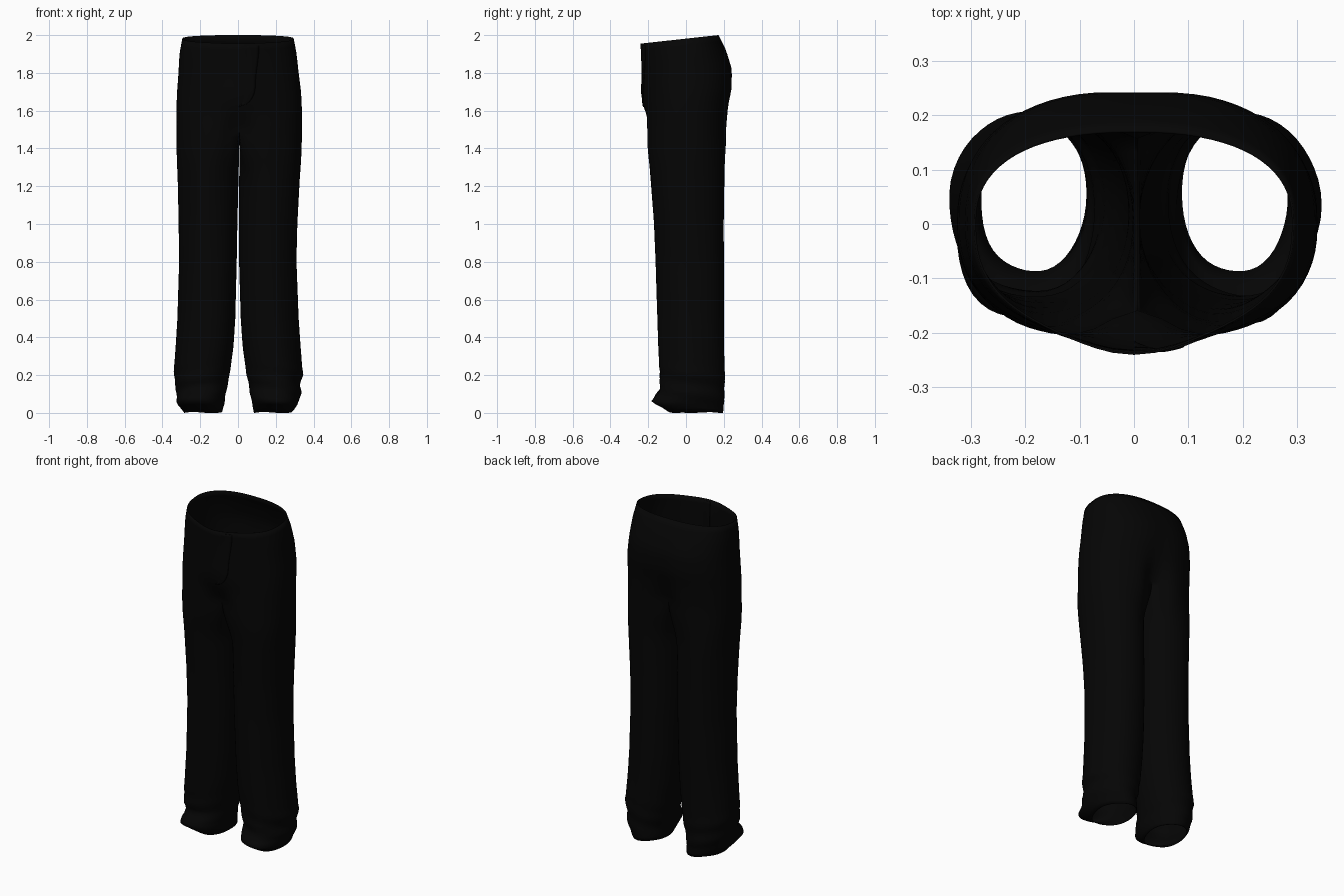
import bpy, bmesh, math
from mathutils import Vector
from mathutils.bvhtree import BVHTree

if "Cube" in bpy.data.objects:
    bpy.data.objects.remove(bpy.data.objects["Cube"])

M, K = 36, 12            # points round the outside of a leg / along the inseam
CROTCH = 1.5

black = bpy.data.materials.new("black_cloth")
black.diffuse_color = (0.0015, 0.0015, 0.0015, 1)
black.use_nodes = True
black.node_tree.nodes["Principled BSDF"].inputs["Base Color"].default_value = black.diffuse_color


def lookup(table, z):
    """Linear interpolation in rows (z, values...) sorted from top to bottom."""
    for hi, lo in zip(table, table[1:]):
        if z >= lo[0]:
            t = min(1, (hi[0] - z) / (hi[0] - lo[0]))
            return [a + (b - a) * t for a, b in zip(hi[1:], lo[1:])]
    return table[-1][1:]


def smooth(t):
    t = max(0, min(1, t))
    return t * t * (3 - 2 * t)


def power(v, e):
    return math.copysign(abs(v) ** e, v)


# z, half width, front depth, back depth, front centre bulge, back centre dent
SEAT = [(1.98, .295, .205, .172, .036, 0), (1.9, .310, .205, .212, .032, 0),
        (1.8, .318, .206, .247, .030, .004), (1.7, .328, .208, .247, .030, .008),
        (1.62, .332, .213, .232, .012, .02), (CROTCH, .332, .218, .226, -.055, .065)]
# z, outer x, inner x, front y, back y
LEG = [(1.5, .333, .002, -.214, .216), (1.3, .326, .002, -.190, .204),
       (1.0, .314, .004, -.168, .20), (.8, .310, .006, -.159, .20),
       (.5, .320, .014, -.150, .20), (.35, .330, .024, -.146, .20),
       (.2, .342, .045, -.139, .205), (.14, .328, .058, -.134, .202),
       (.09, .331, .066, -.160, .202), (.055, .328, .072, -.180, .202),
       (.02, .305, .08, -.12, .203), (0, .290, .084, -.09, .20)]


def seat_row(f):
    """Half ring from front centre round the hip to back centre."""
    zn = 1.98 + (CROTCH - 1.98) * f
    a, front, back, bulge, dent = lookup(SEAT, zn)
    row = []
    for i in range(M + 1):
        t = math.pi * i / M
        s, c = math.sin(t) if 0 < i < M else 0, math.cos(t)
        x = a * power(s, .83)
        # wide bulge at the fly, narrow crease where the legs divide
        g = math.exp(-(x / (.13 if c > 0 and bulge > 0 else .075)) ** 2)
        c = power(c, .83)
        y = -front * c - bulge * g if c > 0 else -back * c - dent * g
        top = 1.955 + .045 * (y + .24) / .41
        row.append(Vector((x, y, top + (CROTCH - top) * f)))
    return row


def crotch_seam(row):
    """Sagging curve from back centre to front centre."""
    a, b = row[-1], row[0]
    return [a.lerp(b, k / K) - Vector((0, 0, .07 * math.sin(math.pi * k / K)))
            for k in range(1, K)]


def leg_row(z, side):
    xo, xi, yf, yb = lookup(LEG, z)
    cx, cy, hx, hy = (xo + xi) / 2, (yf + yb) / 2, (xo - xi) / 2, (yb - yf) / 2
    row = []
    for i in range(M + K):
        deg = -135 + 270 * i / M if i <= M else 135 + 90 * (i - M) / K
        t = math.radians(deg)
        # gathered folds above the hem, faint drape higher up
        fold = .007 * smooth((.3 - z) / .2) * smooth(z / .05) * math.sin(62 * z + 2 * t + side)
        fold += .002 * math.sin(5 * t + 3 * z + side)
        fold *= .4 + .6 * max(0, math.cos(t + .8))
        # outer back corner of the hem tucks in
        fold -= .012 * smooth((.12 - z) / .12) * max(0, math.cos(t - .7)) ** 2
        k = 1 + fold / .15
        lift = .003 * (1 + math.sin(3 * t + side)) * smooth((.15 - z) / .15)
        row.append(Vector((cx + hx * k * power(math.cos(t), .98),
                           cy + hy * k * power(math.sin(t), .96), z + lift)))
    return row


def skin(bm, rows, closed):
    for a, b in zip(rows, rows[1:]):
        n = len(a)
        for i in range(n if closed else n - 1):
            j = (i + 1) % n
            bm.faces.new((a[i], b[i], b[j], a[j]))


def finish(name, bm, thick):
    bmesh.ops.recalc_face_normals(bm, faces=bm.faces)
    me = bpy.data.meshes.new(name)
    bm.to_mesh(me)
    ob = bpy.data.objects.new(name, me)
    bpy.context.collection.objects.link(ob)
    me.materials.append(black)
    for p in me.polygons:
        p.use_smooth = True
    mod = ob.modifiers.new("cloth", 'SOLIDIFY')
    mod.thickness = thick
    return ob


# Seat and both legs as one welded cloth shell
bm = bmesh.new()
for side in (1, -1):
    def verts(points):
        return [bm.verts.new((p.x * side, p.y, p.z)) for p in points]

    seat = [seat_row(i / 14) for i in range(15)]
    seat_v = [verts(r) for r in seat]
    skin(bm, seat_v, False)
    split = seat[-1] + crotch_seam(seat[-1])
    rows = [seat_v[-1] + verts(split[M + 1:])]
    heights = [1.46 - .04 * i for i in range(30)] + [.28 - .02 * i for i in range(15)]
    for z in heights:
        blend = smooth((CROTCH - z) / .28)
        pts = []
        for s, p in zip(split, leg_row(z, side)):
            q = s.lerp(p, blend)
            # keep the rows evenly stacked under the sagging seam
            q.z = p.z + (s.z - CROTCH) * (1 - blend)
            q.x = max(q.x, .0015)
            pts.append(q)
        rows.append(verts(pts))
    skin(bm, rows, True)
centre = [v for v in bm.verts if abs(v.co.x) < 1e-5]
bmesh.ops.remove_doubles(bm, verts=centre, dist=1e-4)
# the cloth hangs slightly to one side between hip and knee
for v in bm.verts:
    v.co.x += .006 * smooth((v.co.z - .8) / .6) * smooth((1.95 - v.co.z) / .3)
tree = BVHTree.FromBMesh(bm)
finish("trousers_seat_and_legs", bm, .004)
bm.free()

# Curved fly flap laid over the front, its inner edge sunk into the cloth
bm = bmesh.new()
grid = []
for r in range(25):
    z = 1.945 - .325 * r / 24
    edge = .112 - .02 * smooth((1.945 - z) / .22)
    if z < 1.73:
        edge *= math.sqrt(max(.0004, 1 - ((1.73 - z) / .11) ** 2))
    line = []
    for c in range(9):
        x = edge * c / 8
        hit = tree.ray_cast(Vector((x, -1, z)), Vector((0, 1, 0)))[0]
        line.append(bm.verts.new((x, hit.y + .006 - .010 * smooth(c / 6), z)))
    grid.append(line)
skin(bm, grid, False)
finish("fly_flap", bm, .004)
bm.free()
